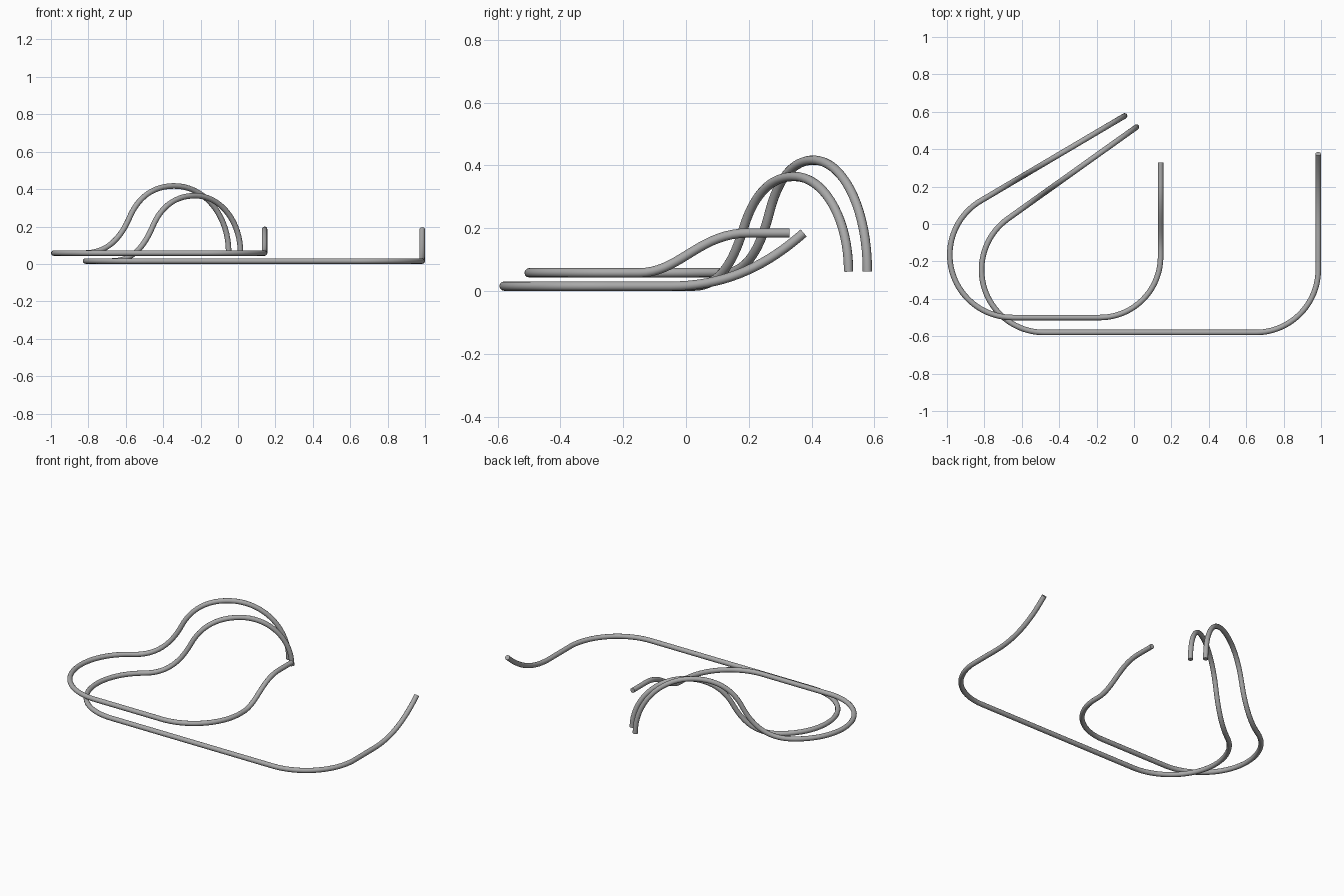
import bpy
from math import sin, cos, radians, atan2, acos, hypot
from mathutils import Vector
from mathutils.geometry import interpolate_bezier

cube = bpy.data.objects.get("Cube")
if cube:
    bpy.data.objects.remove(cube)

RADIUS = 0.0148

metal = bpy.data.materials.new("grey_metal")
metal.use_nodes = True
metal.diffuse_color = (0.4, 0.4, 0.4, 1)
metal.node_tree.nodes["Principled BSDF"].inputs["Base Color"].default_value = (0.4, 0.4, 0.4, 1)


def profile(points):
    """Smooth 2D chain from bezier points: start, handle, handle, knot, ..."""
    chain = [Vector(points[0])]
    for i in range(0, len(points) - 1, 3):
        a, b, c, d = (Vector(p) for p in points[i:i + 4])
        chain += interpolate_bezier(a, b, c, d, 18)[1:]
    return chain


def arc(centre, r, start, end, z, steps=36):
    angles = [start + (end - start) * i / steps for i in range(steps + 1)]
    return [Vector((centre[0] + r * cos(a), centre[1] + r * sin(a), z)) for a in angles]


def bent_rod(name, z, side_x, side_profile, right_bend, left_bend, hump_end, hump):
    # Rising side arm, from its tip to the floor bend
    path = [Vector((side_x, p[0], p[1])) for p in reversed(profile(side_profile))]
    # Rounded corner, straight front bar, then the wide left bend
    x, y, r = right_bend
    path += arc((x, y), r, 0, radians(-90), z)
    x, y, r = left_bend
    dx, dy = hump_end[0] - x, hump_end[1] - y
    tangent = atan2(dy, dx) + acos(r / hypot(dx, dy))
    path += arc((x, y), r, radians(-90), tangent - radians(360), z)
    # Diagonal arm, arching up and over in a vertical plane
    start = path[-1].copy()
    run = Vector((hump_end[0] - start.x, hump_end[1] - start.y, 0))
    length = run.length
    run.normalize()
    knots = hump(length)
    for s, h in profile(knots):
        p = start + run * s
        path.append(Vector((p.x, p.y, h)))
    # Drop doubled points
    clean = [path[0]]
    for p in path[1:]:
        if (p - clean[-1]).length > 0.002:
            clean.append(p)

    curve = bpy.data.curves.new(name, "CURVE")
    curve.dimensions = "3D"
    curve.bevel_depth = RADIUS
    curve.bevel_resolution = 4
    curve.use_fill_caps = True
    spline = curve.splines.new("POLY")
    spline.points.add(len(clean) - 1)
    for point, p in zip(spline.points, clean):
        point.co = (*p, 1)
    curve.materials.append(metal)
    rod = bpy.data.objects.new(name, curve)
    bpy.context.collection.objects.link(rod)
    bpy.ops.object.select_all(action="DESELECT")
    rod.select_set(True)
    bpy.context.view_layer.objects.active = rod
    bpy.ops.object.convert(target="MESH")
    bpy.ops.object.shade_smooth_by_angle(angle=radians(50))


# Long lower rod, with one side arm curling upward
LOW = 0.0155
bent_rod(
    "lower_rod", LOW, 0.985,
    [(-0.05, LOW), (0.12, LOW), (0.25, 0.075), (0.375, 0.185)],
    (0.65, -0.245, 0.335), (-0.48, -0.245, 0.335), (0.013, 0.518),
    lambda end: [(0, LOW), (0.15, LOW), (0.22, 0.11), (0.268, 0.2),
                 (0.32, 0.3), (0.41, 0.365), (0.547, 0.365),
                 (0.71, 0.365), (end, 0.23), (end, 0.062)])

# Short upper rod, its side arm stepping up and levelling out
HIGH = 0.058
bent_rod(
    "upper_rod", HIGH, 0.142,
    [(-0.15, HIGH), (-0.02, HIGH), (0.04, 0.185), (0.2, 0.185),
     (0.24, 0.185), (0.28, 0.185), (0.33, 0.185)],
    (-0.183, -0.175, 0.325), (-0.65, -0.165, 0.335), (-0.05, 0.578),
    lambda end: [(0, HIGH), (0.15, HIGH), (0.23, 0.15), (0.28, 0.25),
                 (0.335, 0.36), (0.43, 0.417), (0.557, 0.417),
                 (0.745, 0.417), (end, 0.26), (end, 0.062)])
